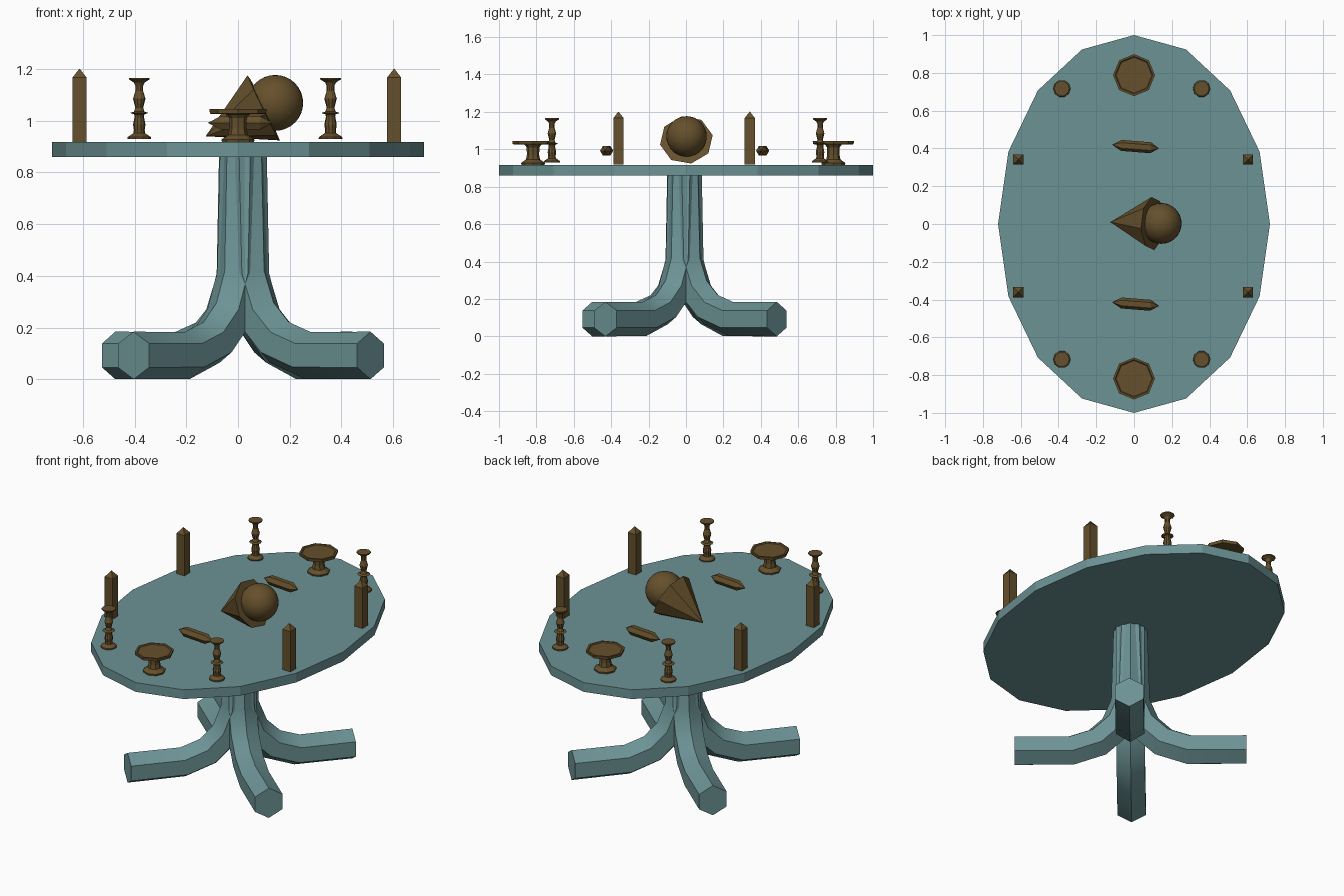
import bpy, bmesh, math
from mathutils import Vector, Matrix

if "Cube" in bpy.data.objects:
    bpy.data.objects.remove(bpy.data.objects["Cube"])


def material(name, rgb):
    m = bpy.data.materials.new(name)
    m.diffuse_color = (*rgb, 1)
    m.use_nodes = True
    m.node_tree.nodes["Principled BSDF"].inputs["Base Color"].default_value = m.diffuse_color
    return m


TEAL = material("painted_wood", (0.15, 0.29, 0.30))
BROWN = material("brown_ware", (0.13, 0.08, 0.025))


def finish(name, rings, mat, smooth=None, matrix=None):
    """Skin a list of vertex rings (single-point rings become tips)."""
    bm = bmesh.new()
    rows = [[bm.verts.new(p) for p in ring] for ring in rings]
    for a, b in zip(rows, rows[1:]):
        n = max(len(a), len(b))
        for i in range(n):
            j = (i + 1) % n
            if len(a) == 1:
                bm.faces.new((a[0], b[j], b[i]))
            elif len(b) == 1:
                bm.faces.new((a[i], a[j], b[0]))
            else:
                bm.faces.new((a[i], a[j], b[j], b[i]))
    for row in (rows[0], rows[-1]):
        if len(row) > 2:
            bm.faces.new(row)
    bmesh.ops.recalc_face_normals(bm, faces=bm.faces)
    me = bpy.data.meshes.new(name)
    bm.to_mesh(me)
    bm.free()
    me.materials.append(mat)
    ob = bpy.data.objects.new(name, me)
    bpy.context.collection.objects.link(ob)
    if matrix:
        ob.matrix_world = matrix
    if smooth:
        bpy.ops.object.select_all(action='DESELECT')
        ob.select_set(True)
        bpy.context.view_layer.objects.active = ob
        bpy.ops.object.shade_smooth_by_angle(angle=math.radians(smooth))
    return ob


def lathe(name, profile, n, mat, matrix=None, scale=(1, 1), turn=0, smooth=None):
    rings = []
    for r, z in profile:
        if r == 0:
            rings.append([Vector((0, 0, z))])
        else:
            rings.append([Vector((r * scale[0] * math.cos(a), r * scale[1] * math.sin(a), z))
                          for a in (turn + math.tau * i / n for i in range(n))])
    return finish(name, rings, mat, smooth, matrix)


def along(origin, direction):
    q = Vector(direction).to_track_quat('Z', 'Y')
    return Matrix.Translation(origin) @ q.to_matrix().to_4x4()


# Oval tabletop
lathe("tabletop", [(1, 0.86), (1, 0.917)], 16, TEAL, scale=(0.72, 1.0))

# Four curved hexagonal legs that meet in a central column
path = [Vector(p) for p in [(0.003, 0.87), (0.018, 0.40), (0.08, 0.245),
                            (0.185, 0.143), (0.33, 0.092), (0.65, 0.092)]]
center = Vector((0.019, -0.008, 0))
R = 0.092
for k in range(4):
    ang = math.radians(-40.6 + 90 * k)
    out = Vector((math.cos(ang), math.sin(ang), 0))
    side = Vector((-math.sin(ang), math.cos(ang), 0))
    rings = []
    for i, p in enumerate(path):
        t = Vector((0, 0))
        if i > 0:
            t += (p - path[i - 1]).normalized()
        if i < len(path) - 1:
            t += (path[i + 1] - p).normalized()
        if i == 0:
            t = Vector((0, -1))
        t.normalize()
        normal = out * -t.y + Vector((0, 0, t.x))
        c = center + out * p.x + Vector((0, 0, p.y))
        rings.append([c + R * (math.cos(a) * normal + math.sin(a) * side)
                      for a in (math.tau * j / 6 for j in range(6))])
    finish(f"leg_{k + 1}", rings, TEAL, 30)

# Footed serving stands at both ends
stand = [(0.062, 0.917), (0.064, 0.927), (0.038, 0.945), (0.033, 0.97), (0.034, 1.01),
         (0.045, 1.025), (0.108, 1.027), (0.111, 1.045), (0.1, 1.045), (0.095, 1.04)]
for i, y in enumerate((-0.818, 0.788)):
    lathe(f"serving_stand_{i + 1}", stand, 8, BROWN, Matrix.Translation((0, y, 0)))

# Turned candlesticks
stick = [(0.046, 0.93), (0.045, 0.937), (0.022, 0.952), (0.021, 0.965), (0.024, 0.985),
         (0.018, 1.015), (0.02, 1.025), (0.036, 1.03), (0.02, 1.035), (0.015, 1.05),
         (0.024, 1.085), (0.015, 1.115), (0.015, 1.135), (0.021, 1.148),
         (0.04, 1.16), (0.04, 1.166)]
for x in (-0.382, 0.358):
    for y in (-0.717, 0.717):
        lathe(f"candlestick_{'left' if x < 0 else 'right'}_{'front' if y < 0 else 'back'}",
              stick, 10, BROWN, Matrix.Translation((x, y, 0)))

# Square posts with pyramid tips
post = [(0.0385, 0.918), (0.0385, 1.167), (0, 1.202)]
for x in (-0.613, 0.604):
    for y in (-0.361, 0.341):
        lathe(f"post_{'left' if x < 0 else 'right'}_{'front' if y < 0 else 'back'}",
              post, 4, BROWN, Matrix.Translation((x, y, 0)), turn=math.pi / 4)

# Six-sided spindles lying crosswise
spindle = [(0, -0.125), (0.029, -0.075), (0.029, 0.08), (0, 0.125)]
for i, y in enumerate((-0.424, 0.41)):
    lathe(f"spindle_{i + 1}", spindle, 6, BROWN, along((0.008, y, 0.992), (1, -0.08, 0)))

# Tipped-over cone with a ball at its mouth
lathe("cone", [(0, 0), (0.143, 0.25)], 8, BROWN,
      along((-0.125, 0.01, 0.94), (0.225, -0.008, 0.11)), turn=0.2)
bpy.ops.mesh.primitive_uv_sphere_add(segments=32, ring_count=16, radius=0.108,
                                     location=(0.144, 0.003, 1.069))
ball = bpy.context.object
ball.name = "ball"
ball.data.materials.append(BROWN)
bpy.ops.object.shade_smooth()
